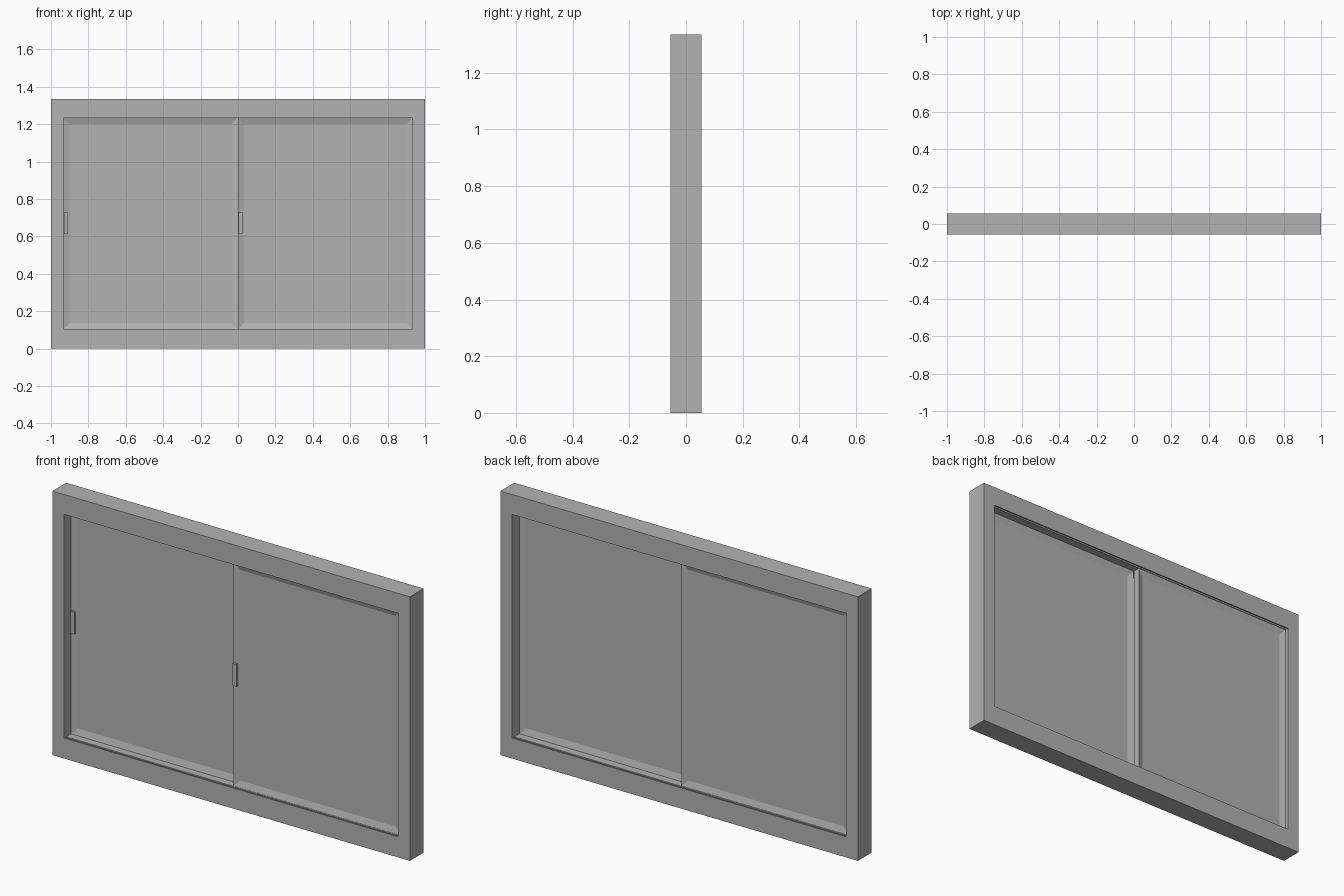
import bpy, bmesh
from mathutils import Vector

if "Cube" in bpy.data.objects:
    bpy.data.objects.remove(bpy.data.objects["Cube"], do_unlink=True)

WIDTH, HEIGHT, DEPTH = 2.0, 1.335, 0.11
OPEN_X, SILL, HEAD = 0.934, 0.104, 1.234   # clear opening in the outer frame
STILE = 0.032                              # visible width of the sash border

grey = bpy.data.materials.new("mid grey")
grey.use_nodes = True
colour = (0.45, 0.45, 0.45, 1)
grey.diffuse_color = colour
grey.node_tree.nodes["Principled BSDF"].inputs["Base Color"].default_value = colour


def box(name, low, high, panel_recess=0):
    """Box between two corners; a recess insets a panel in its front and back."""
    low, high = Vector(low), Vector(high)
    bm = bmesh.new()
    bmesh.ops.create_cube(bm, size=1)
    bmesh.ops.scale(bm, vec=high - low, verts=bm.verts)
    bmesh.ops.translate(bm, vec=(low + high) / 2, verts=bm.verts)
    if panel_recess:
        bm.normal_update()
        sides = [f for f in bm.faces if abs(f.normal.y) > 0.9]
        panels = bmesh.ops.inset_individual(
            bm, faces=sides, thickness=STILE, use_even_offset=True)
        for f in sides:
            shift = -f.normal * panel_recess
            bmesh.ops.translate(bm, vec=shift, verts=f.verts)
    mesh = bpy.data.meshes.new(name)
    bm.to_mesh(mesh)
    bm.free()
    mesh.materials.append(grey)
    obj = bpy.data.objects.new(name, mesh)
    bpy.context.collection.objects.link(obj)
    return obj


def cut(target, cutter):
    """Subtract the cutter and discard it."""
    mod = target.modifiers.new("cut", 'BOOLEAN')
    mod.operation, mod.solver, mod.object = 'DIFFERENCE', 'EXACT', cutter
    cutter.hide_render = True
    bpy.context.view_layer.objects.active = target
    bpy.ops.object.modifier_apply(modifier=mod.name)
    bpy.data.objects.remove(cutter, do_unlink=True)


# Outer frame with its opening
frame = box("outer_frame", (-WIDTH / 2, -DEPTH / 2, 0), (WIDTH / 2, DEPTH / 2, HEIGHT))
cut(frame, box("opening_cutter", (-OPEN_X, -DEPTH, SILL), (OPEN_X, DEPTH, HEAD)))

# Narrow track grooves in sill and head, front and back
for y in (-0.044, 0.044):
    cut(frame, box("groove_cutter", (-OPEN_X + 0.002, y - 0.005, SILL - 0.015),
                   (OPEN_X - 0.002, y + 0.005, HEAD + 0.015)))

# Sliding sashes: the left one runs in the front track, the right one behind it
box("front_sash", (0, -0.037, SILL), (OPEN_X, -0.002, HEAD), panel_recess=0.01)
box("back_sash", (-OPEN_X, 0, SILL), (0, 0.036, HEAD), panel_recess=0.01)

# Pull handles on the front of each sash
for name, x, y in (("front_sash_handle", 0.002, -0.037), ("back_sash_handle", -0.931, 0)):
    box(name, (x, y - 0.01, 0.617), (x + 0.022, y + 0.001, 0.729))
